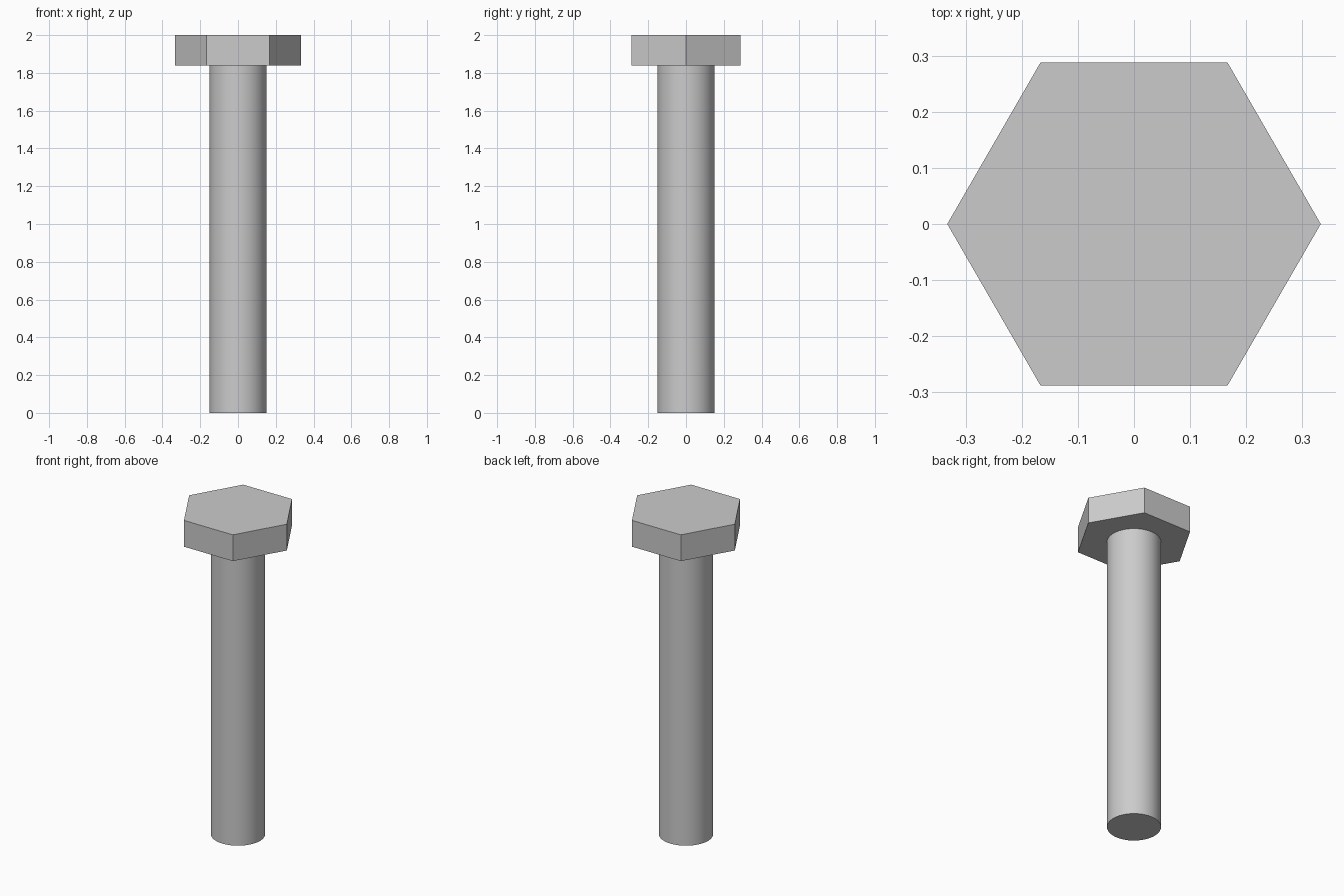
import bpy
import math

if "Cube" in bpy.data.objects:
    bpy.data.objects.remove(bpy.data.objects["Cube"])

HEAD_BOTTOM = 1.838


def prism(name, sides, radius, z0, z1, turn=0.0):
    """Upright closed prism between two heights."""
    bpy.ops.mesh.primitive_cylinder_add(
        vertices=sides, radius=radius, depth=z1 - z0,
        location=(0, 0, (z0 + z1) / 2), rotation=(0, 0, turn))
    obj = bpy.context.object
    obj.name = name
    return obj


# Hexagonal head, corners on the x axis, flat faces
prism("bolt_head", 6, 0.333, HEAD_BOTTOM, 2.0, math.radians(30))

# Plain round shank, smooth sides with a sharp end rim
prism("bolt_shank", 64, 0.151, 0.0, HEAD_BOTTOM)
bpy.ops.object.shade_smooth_by_angle(angle=math.radians(30))
